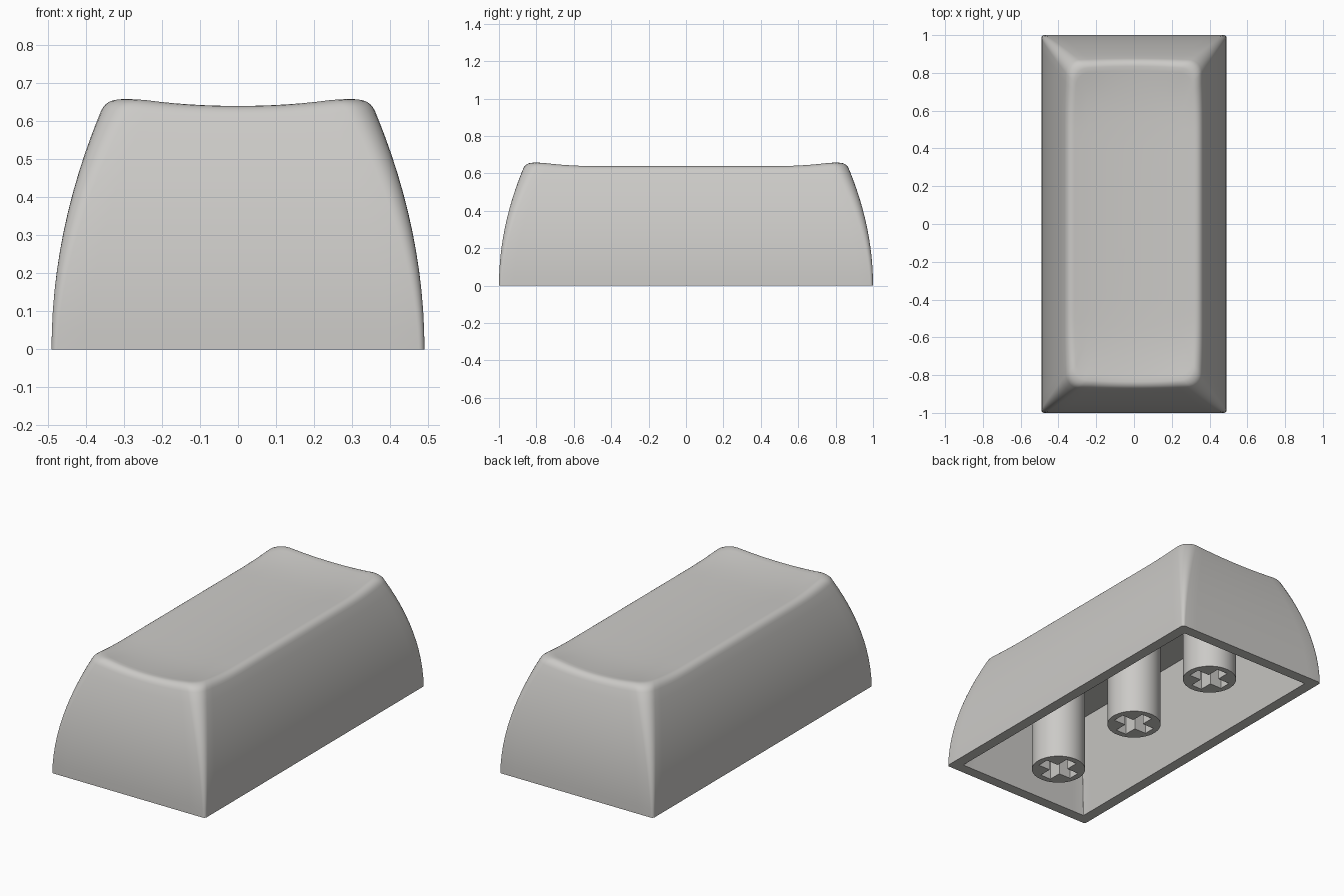
import bpy, bmesh, math

if "Cube" in bpy.data.objects:
    bpy.data.objects.remove(bpy.data.objects["Cube"])

HX, HY = 0.49, 1.0          # half size at the base
CEIL, WALL = 0.53, 0.0625   # cavity height and wall thickness


def make_object(name, bm, mat, angle):
    bmesh.ops.recalc_face_normals(bm, faces=bm.faces)
    mesh = bpy.data.meshes.new(name)
    bm.to_mesh(mesh)
    bm.free()
    ob = bpy.data.objects.new(name, mesh)
    bpy.context.collection.objects.link(ob)
    mesh.materials.append(mat)
    bpy.ops.object.select_all(action='DESELECT')
    ob.select_set(True)
    bpy.context.view_layer.objects.active = ob
    bpy.ops.object.shade_smooth_by_angle(angle=math.radians(angle))
    return ob


def rounded_rect(hx, hy, r, nx=12, ny=32, nc=6):
    """Counter-clockwise loop with evenly divided sides and round corners."""
    pts = []
    corners = [(1, 1, 0, nx), (-1, 1, 90, ny), (-1, -1, 180, nx), (1, -1, 270, ny)]
    for i, (sx, sy, start, n) in enumerate(corners):
        cx, cy = sx * (hx - r), sy * (hy - r)
        for k in range(nc + 1):
            a = math.radians(start + 90 * k / nc)
            pts.append((cx + r * math.cos(a), cy + r * math.sin(a)))
        tx, ty, ts, _ = corners[(i + 1) % 4]
        a = math.radians(ts)
        ex, ey = tx * (hx - r) + r * math.cos(a), ty * (hy - r) + r * math.sin(a)
        px, py = pts[-1]
        pts += [(px + (ex - px) * k / n, py + (ey - py) * k / n) for k in range(1, n)]
    return pts


def dish(x, y):
    """Height of the scooped top."""
    rise = max(0.0, abs(y) - 0.5) / 0.33
    return 0.617 + 0.023 * (x / 0.33) ** 2 + 0.022 * rise ** 2


def inset(z):
    """How far the bowed sides lean in at height z."""
    return 0.14 * (max(z, 0) / 0.65) ** 2


def side_ring(height, extra=0.0):
    """Loop on the side; height(top) gives z from the local top height."""
    tops = [dish(x, y) for x, y in rounded_rect(HX - 0.165, HY - 0.165, 0.055)]
    ring = []
    for i, t in enumerate(tops):
        z, ins = height(t)
        r = 0.015 + 0.06 * (z / 0.65) ** 1.3
        x, y = rounded_rect(HX - ins, HY - ins, r)[i]
        ring.append((x, y, z))
    return ring


plastic = bpy.data.materials.new("light_grey_plastic")
plastic.diffuse_color = (0.6, 0.59, 0.57, 1)
plastic.use_nodes = True
plastic.node_tree.nodes["Principled BSDF"].inputs["Base Color"].default_value = plastic.diffuse_color

# Hollow cap: cavity, bottom rim, bowed sides, rounded top edge, scooped top
d = inset(CEIL)
rings = [[(x, y, CEIL) for x, y in rounded_rect(HX - WALL - d, HY - WALL - d, 0.004)],
         [(x, y, 0) for x, y in rounded_rect(HX - WALL, HY - WALL, 0.004)]]
EDGE = 0.03
for k in range(13):
    rings.append(side_ring(lambda t, u=k / 12: (u * (t - EDGE), inset(u * (t - EDGE)))))


def edge_curve(u):
    def height(t):
        a, b, c = inset(t - EDGE), inset(t), inset(t) + 0.03
        w0, w1, w2 = (1 - u) ** 2, 2 * u * (1 - u), u * u
        return t - EDGE * w0, w0 * a + w1 * b + w2 * c
    return height


for k in range(1, 6):
    rings.append(side_ring(edge_curve(k / 5)))
rim = rings[-1]
for s in (0.97, 0.93, 0.88, 0.82, 0.75, 0.65, 0.5, 0.35, 0.2, 0.05):
    ring = []
    for x, y, z in rim:
        fade = max(0, (s - 0.85) / 0.15)
        own = dish(x * s, y * s)
        ring.append((x * s, y * s, own + (z - dish(x, y)) * fade))
    rings.append(ring)

bm = bmesh.new()
loops = [[bm.verts.new(p) for p in ring] for ring in rings]
for a, b in zip(loops, loops[1:]):
    for i in range(len(a)):
        j = (i + 1) % len(a)
        bm.faces.new((a[i], a[j], b[j], b[i]))
bm.faces.new(loops[0])
bm.faces.new(loops[-1])
make_object("cap_shell", bm, plastic, 40)

# Three round stems with a cross-shaped socket in the lower end
R, ARM, HALF, DEPTH = 0.145, 0.11, 0.034, 0.25
circle = [(R * math.cos(math.tau * k / 48), R * math.sin(math.tau * k / 48)) for k in range(48)]
cross = []
for q in range(4):
    c, s = round(math.cos(q * math.pi / 2)), round(math.sin(q * math.pi / 2))
    cross += [(x * c - y * s, x * s + y * c)
              for x, y in ((ARM, -HALF), (ARM, HALF), (HALF, HALF))]

for name, y0 in (("front_stem", -0.64), ("middle_stem", 0.0), ("back_stem", 0.64)):
    bm = bmesh.new()
    end_edges = []
    for outline, top in ((circle, CEIL + 0.01), (cross, DEPTH)):
        low = [bm.verts.new((x, y + y0, 0)) for x, y in outline]
        high = [bm.verts.new((x, y + y0, top)) for x, y in outline]
        for i in range(len(low)):
            j = (i + 1) % len(low)
            bm.faces.new((low[i], low[j], high[j], high[i]))
            end_edges.append(bm.edges.get((low[i], low[j])))
        bm.faces.new(high)
    bmesh.ops.triangle_fill(bm, edges=end_edges, use_beauty=True)
    make_object(name, bm, plastic, 30)
